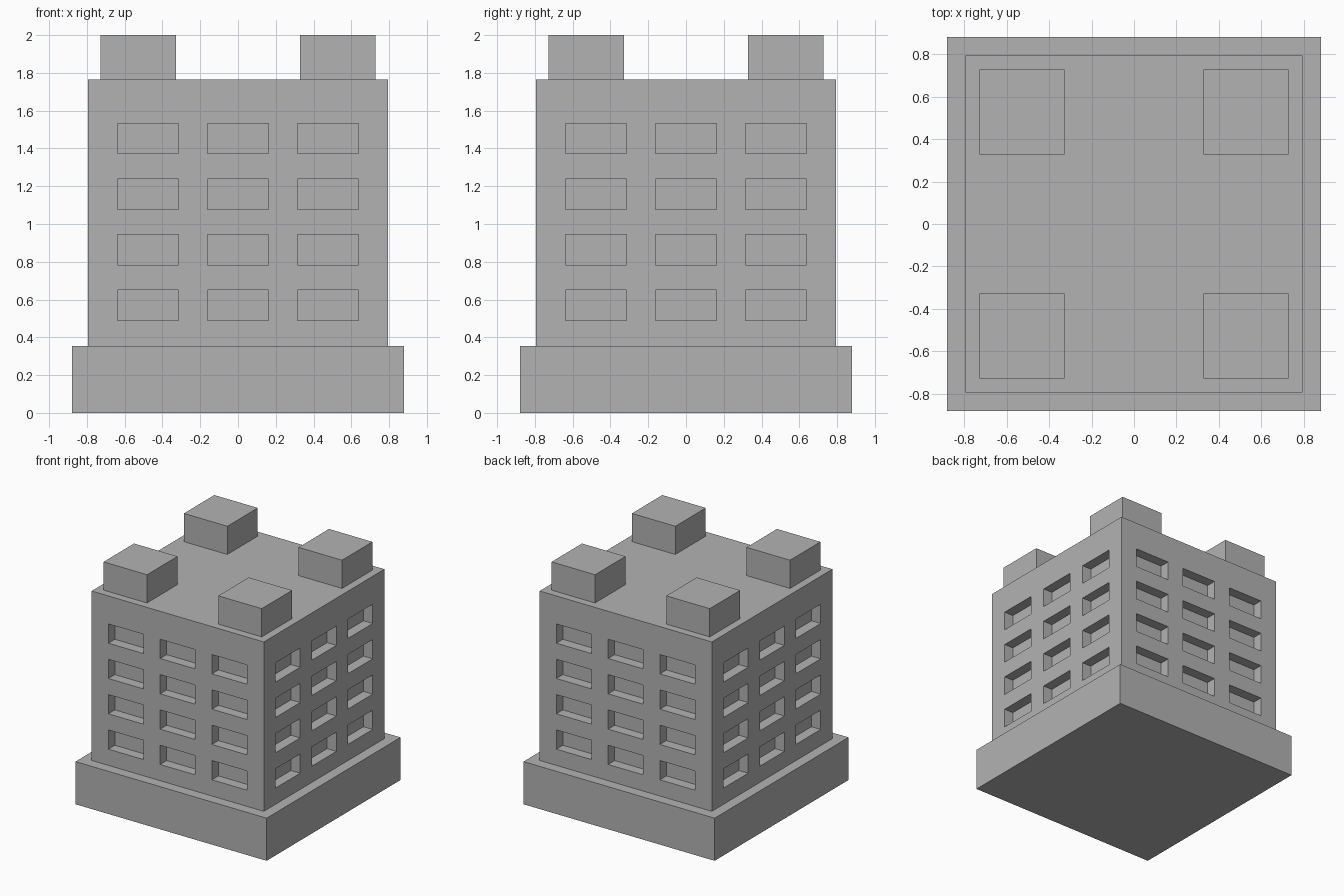
import bpy
import bmesh
from math import pi
from mathutils import Matrix, Vector

if "Cube" in bpy.data.objects:
    bpy.data.objects.remove(bpy.data.objects["Cube"])

BASE_HALF, BASE_TOP = 0.88, 0.355
HALF, ROOF = 0.793, 1.765
WIN_W, WIN_H, DEPTH = 0.323, 0.16, 0.085
COLUMNS = [-0.477, 0, 0.477]
ROWS = [0.57 + 0.294 * i for i in range(4)]

grey = bpy.data.materials.new("concrete_grey")
grey.use_nodes = True
colour = (0.45, 0.45, 0.45, 1)
grey.diffuse_color = colour
grey.node_tree.nodes["Principled BSDF"].inputs["Base Color"].default_value = colour


def finish(name, bm):
    bmesh.ops.recalc_face_normals(bm, faces=bm.faces)
    mesh = bpy.data.meshes.new(name)
    bm.to_mesh(mesh)
    bm.free()
    mesh.materials.append(grey)
    obj = bpy.data.objects.new(name, mesh)
    bpy.context.collection.objects.link(obj)
    return obj


def box(name, centre, size):
    bm = bmesh.new()
    matrix = Matrix.Translation(centre) @ Matrix.Diagonal((*size, 1))
    bmesh.ops.create_cube(bm, size=1, matrix=matrix)
    return finish(name, bm)


def cuts(start, centres, width, end):
    """Grid lines of a facade; every odd interval is a window."""
    edges = [c + s * width / 2 for c in centres for s in (-1, 1)]
    return [start, *edges, end]


def add_facade(bm, turn):
    def quad(points):
        bm.faces.new([bm.verts.new(turn @ Vector(p)) for p in points])

    xs = cuts(-HALF, COLUMNS, WIN_W, HALF)
    zs = cuts(BASE_TOP, ROWS, WIN_H, ROOF)
    for i, (x0, x1) in enumerate(zip(xs, xs[1:])):
        for j, (z0, z1) in enumerate(zip(zs, zs[1:])):
            outer = [(x0, -HALF, z0), (x1, -HALF, z0), (x1, -HALF, z1), (x0, -HALF, z1)]
            if i % 2 and j % 2:
                # Recessed window: back pane and four reveals
                inner = [(x, y + DEPTH, z) for x, y, z in outer]
                quad(inner)
                for k in range(4):
                    n = (k + 1) % 4
                    quad([outer[k], outer[n], inner[n], inner[k]])
            else:
                quad(outer)


# Plinth
box("base_plinth", (0, 0, BASE_TOP / 2), (2 * BASE_HALF, 2 * BASE_HALF, BASE_TOP))

# Main block: four identical facades, closed by a roof and a floor
tower = bmesh.new()
for side in range(4):
    add_facade(tower, Matrix.Rotation(side * pi / 2, 3, "Z"))
bmesh.ops.remove_doubles(tower, verts=tower.verts, dist=0.0005)
bmesh.ops.holes_fill(tower, edges=[e for e in tower.edges if e.is_boundary], sides=0)
finish("main_block", tower)

# Corner roof blocks
for x, x_name in ((-1, "right"), (1, "left")):
    for y, y_name in ((-1, "front"), (1, "back")):
        box(f"roof_block_{y_name}_{x_name}",
            (x * 0.528, y * 0.528, (ROOF + 2) / 2), (0.4, 0.4, 2 - ROOF))
